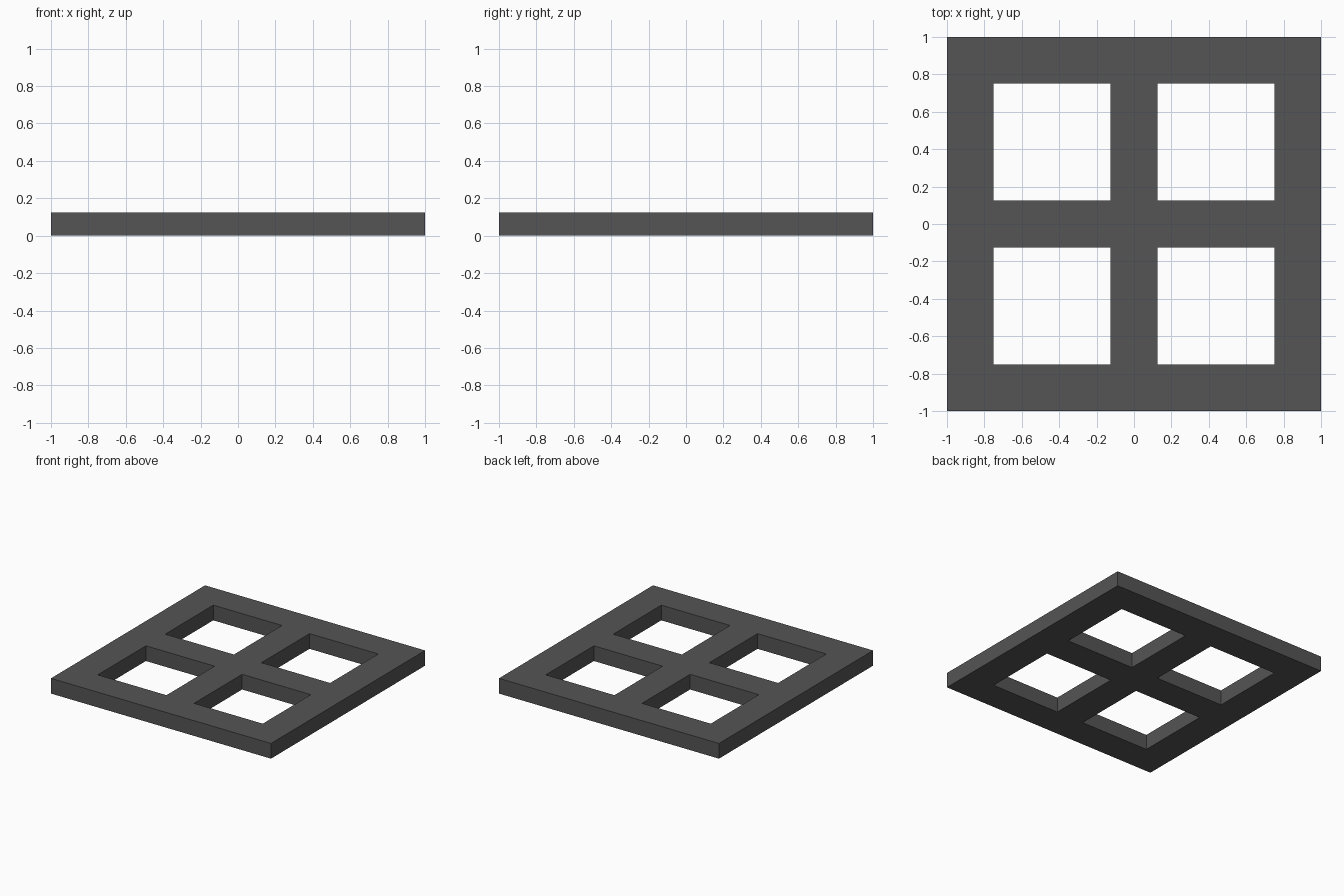
import bpy, bmesh

if "Cube" in bpy.data.objects:
    bpy.data.objects.remove(bpy.data.objects["Cube"])

THICKNESS = 0.125
LINES = [-1.0, -0.75, -0.125, 0.125, 0.75, 1.0]   # frame and crossbar edges
OPEN = {1, 3}                                     # grid columns/rows that hold openings

# Flat lattice outline: every grid cell except the four openings
bm = bmesh.new()
verts = [[bm.verts.new((x, y, 0)) for y in LINES] for x in LINES]
for i in range(5):
    for j in range(5):
        if i in OPEN and j in OPEN:
            continue
        bm.faces.new((verts[i][j], verts[i + 1][j], verts[i + 1][j + 1], verts[i][j + 1]))
mesh = bpy.data.meshes.new("window_frame")
bm.to_mesh(mesh)
bm.free()

# Window frame panel, thickened upwards from the ground
frame = bpy.data.objects.new("window_frame", mesh)
bpy.context.collection.objects.link(frame)
solid = frame.modifiers.new("thickness", 'SOLIDIFY')
solid.thickness = THICKNESS
solid.offset = 1.0

# Single dark grey colour
grey = bpy.data.materials.new("dark grey")
grey.diffuse_color = (0.09, 0.09, 0.09, 1.0)
grey.use_nodes = True
grey.node_tree.nodes["Principled BSDF"].inputs["Base Color"].default_value = grey.diffuse_color
mesh.materials.append(grey)
